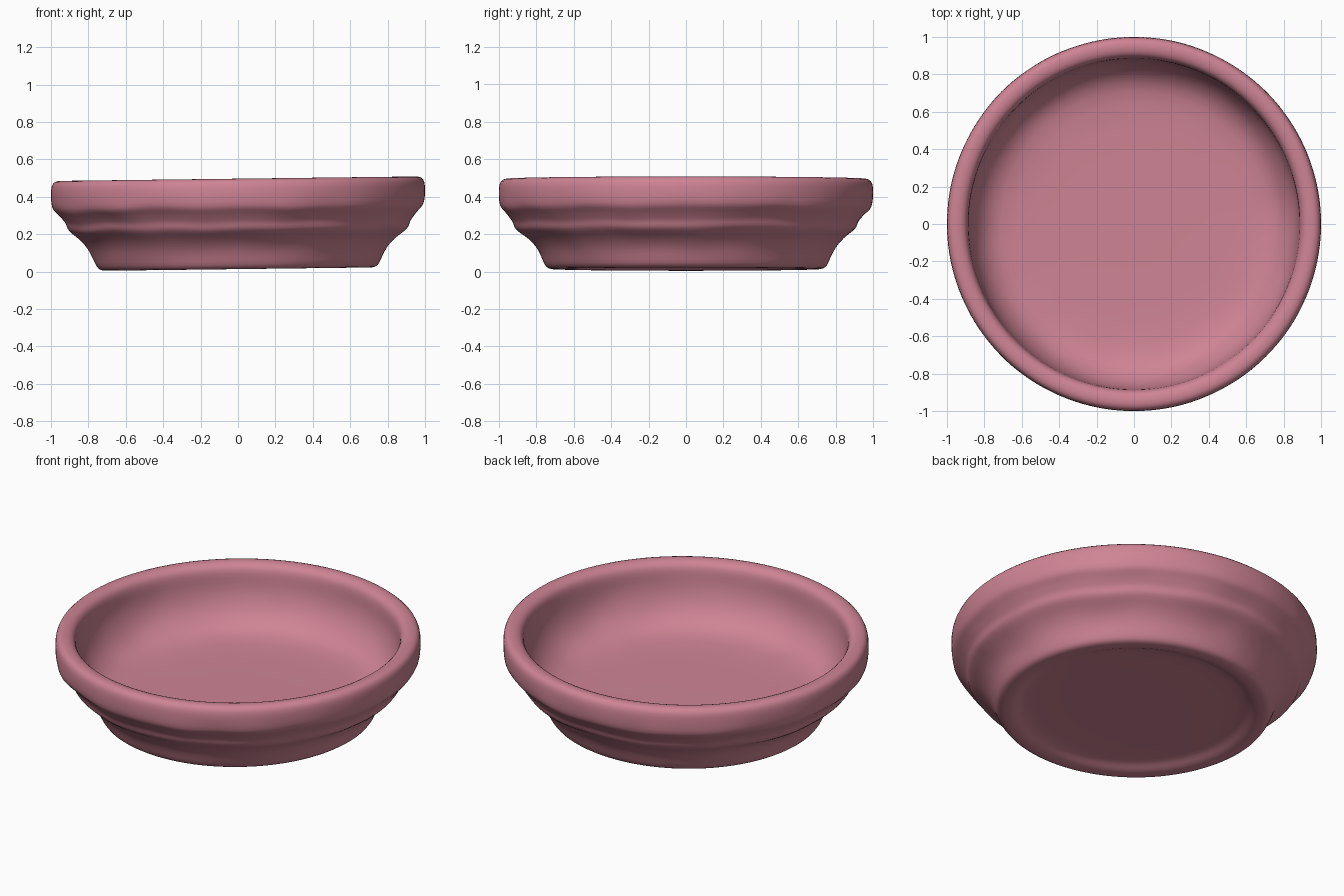
import bpy, bmesh
from math import tau
from mathutils import Matrix, Vector, noise

if "Cube" in bpy.data.objects:
    bpy.data.objects.remove(bpy.data.objects["Cube"], do_unlink=True)

# Rose clay material
COLOUR = (0.62, 0.23, 0.30, 1)
clay = bpy.data.materials.new("rose clay")
clay.use_nodes = True
clay.diffuse_color = COLOUR
clay.node_tree.nodes["Principled BSDF"].inputs["Base Color"].default_value = COLOUR

# Cross-section (radius, height), from under the base around the rim to the inner floor
underside = [(0, .05), (.35, .05), (.59, .047), (.63, .035), (.66, .017)]
outer_wall = [(.70, .012), (.738, .015), (.757, .035), (.775, .08), (.80, .13),
              (.845, .18), (.895, .213), (.915, .235), (.92, .262), (.94, .285),
              (.965, .315), (.992, .337), (1.0, .37)]
rim = [(1.002, .42), (1.0, .47), (.982, .495), (.945, .499), (.91, .49), (.89, .465)]
inside = [(.885, .42), (.882, .36), (.865, .29), (.825, .215), (.76, .16),
          (.67, .133), (.35, .128), (0, .128)]
profile = underside + outer_wall + rim + inside

# Spin the cross-section into a dish
bm = bmesh.new()
verts = [bm.verts.new((r, 0, z)) for r, z in profile]
edges = [bm.edges.new(pair) for pair in zip(verts, verts[1:])]
bmesh.ops.spin(bm, geom=verts + edges, cent=(0, 0, 0), axis=(0, 0, 1),
               angle=tau, steps=80, use_duplicate=False)
bmesh.ops.remove_doubles(bm, verts=bm.verts, dist=0.0005)
bmesh.ops.recalc_face_normals(bm, faces=bm.faces)

# Hand-formed unevenness on the walls, then a slight lean to one side
for v in bm.verts:
    radius = v.co.xy.length
    if radius > 0.72 and 0.06 < v.co.z < 0.4:
        swell = 1 + 0.008 * noise.noise(v.co * 5)
        v.co.x *= swell
        v.co.y *= swell
        v.co.z += 0.012 * noise.noise(v.co * 4 + Vector((7, 3, 1)))
lean = Matrix.Identity(4)
lean[2][0] = 0.0125
bm.transform(lean)

mesh = bpy.data.meshes.new("dish")
bm.to_mesh(mesh)
bm.free()
mesh.materials.append(clay)
dish = bpy.data.objects.new("dish", mesh)
bpy.context.collection.objects.link(dish)
for face in mesh.polygons:
    face.use_smooth = True

# Soften the rolled edges
soften = dish.modifiers.new("soften", "SUBSURF")
soften.levels = soften.render_levels = 1
